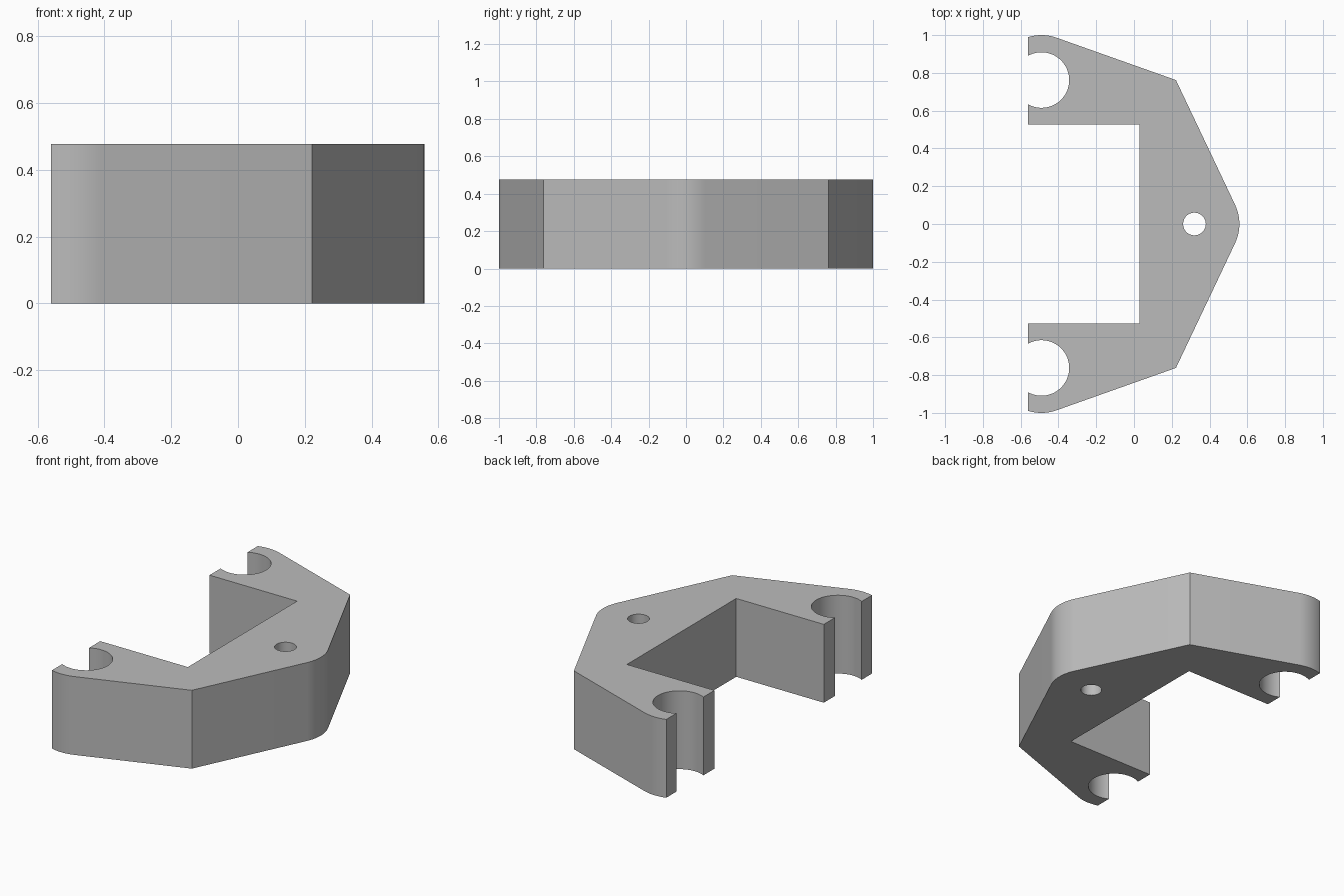
import bpy
import bmesh
from math import acos, atan2, cos, sin, hypot, pi

cube = bpy.data.objects.get("Cube")
if cube:
    bpy.data.objects.remove(cube, do_unlink=True)

HEIGHT = 0.477
ROUND = 0.238            # outer radius around every hole
NOSE = (0.32, 0.0)
LUG = (-0.49, 0.762)
CORNER = (0.222, 0.762)
LEFT, INNER_X, INNER_Y = -0.56, 0.03, 0.526

grey = bpy.data.materials.new("plain grey")
grey.use_nodes = True
colour = (0.5, 0.5, 0.5, 1)
grey.diffuse_color = colour
grey.node_tree.nodes["Principled BSDF"].inputs["Base Color"].default_value = colour


def arc(centre, start, end, steps):
    angles = [start + (end - start) * i / steps for i in range(steps + 1)]
    return [(centre[0] + ROUND * cos(a), centre[1] + ROUND * sin(a)) for a in angles]


def tangent_angle(centre, point):
    """Angle on the circle where a line from the point touches it."""
    dx, dy = point[0] - centre[0], point[1] - centre[1]
    return dx, dy, acos(ROUND / hypot(dx, dy))


def prism(name, outline, bottom, top):
    bm = bmesh.new()
    face = bm.faces.new([bm.verts.new((x, y, bottom)) for x, y in outline])
    result = bmesh.ops.extrude_face_region(bm, geom=[face])
    for v in result["geom"]:
        if isinstance(v, bmesh.types.BMVert):
            v.co.z = top
    bmesh.ops.recalc_face_normals(bm, faces=bm.faces)
    mesh = bpy.data.meshes.new(name)
    bm.to_mesh(mesh)
    bm.free()
    mesh.materials.append(grey)
    obj = bpy.data.objects.new(name, mesh)
    bpy.context.collection.objects.link(obj)
    return obj


# Half outline: rounded nose, straight flanks, rounded lug, inner notch
dx, dy, t = tangent_angle(NOSE, CORNER)
half = arc(NOSE, 0, atan2(dy, dx) - t, 8)
half.append(CORNER)
dx, dy, t = tangent_angle(LUG, CORNER)
half += arc(LUG, atan2(dy, dx) + t, acos((LEFT - LUG[0]) / ROUND), 12)
half += [(LEFT, INNER_Y), (INNER_X, INNER_Y)]
outline = half + [(x, -y) for x, y in reversed(half[1:])]
bracket = prism("bracket", outline, 0, HEIGHT)

# Pin hole in the nose and an open round socket in each lug
holes = [("pin_hole", NOSE, 0.06), ("back_socket", LUG, 0.147),
         ("front_socket", (LUG[0], -LUG[1]), 0.147)]
for name, centre, radius in holes:
    ring = [(centre[0] + radius * cos(2 * pi * i / 64),
             centre[1] + radius * sin(2 * pi * i / 64)) for i in range(64)]
    cutter = prism(name + "_cutter", ring, -0.1, HEIGHT + 0.1)
    cutter.hide_render = True
    cutter.hide_set(True)
    cut = bracket.modifiers.new(name, "BOOLEAN")
    cut.operation = "DIFFERENCE"
    cut.solver = "EXACT"
    cut.object = cutter

# Apply the cuts, discard the cutters and smooth the round walls
bpy.ops.object.select_all(action="DESELECT")
bracket.select_set(True)
bpy.context.view_layer.objects.active = bracket
for cut in list(bracket.modifiers):
    cutter = cut.object
    bpy.ops.object.modifier_apply(modifier=cut.name)
    bpy.data.objects.remove(cutter, do_unlink=True)
bpy.ops.object.shade_smooth_by_angle(angle=pi / 9)
